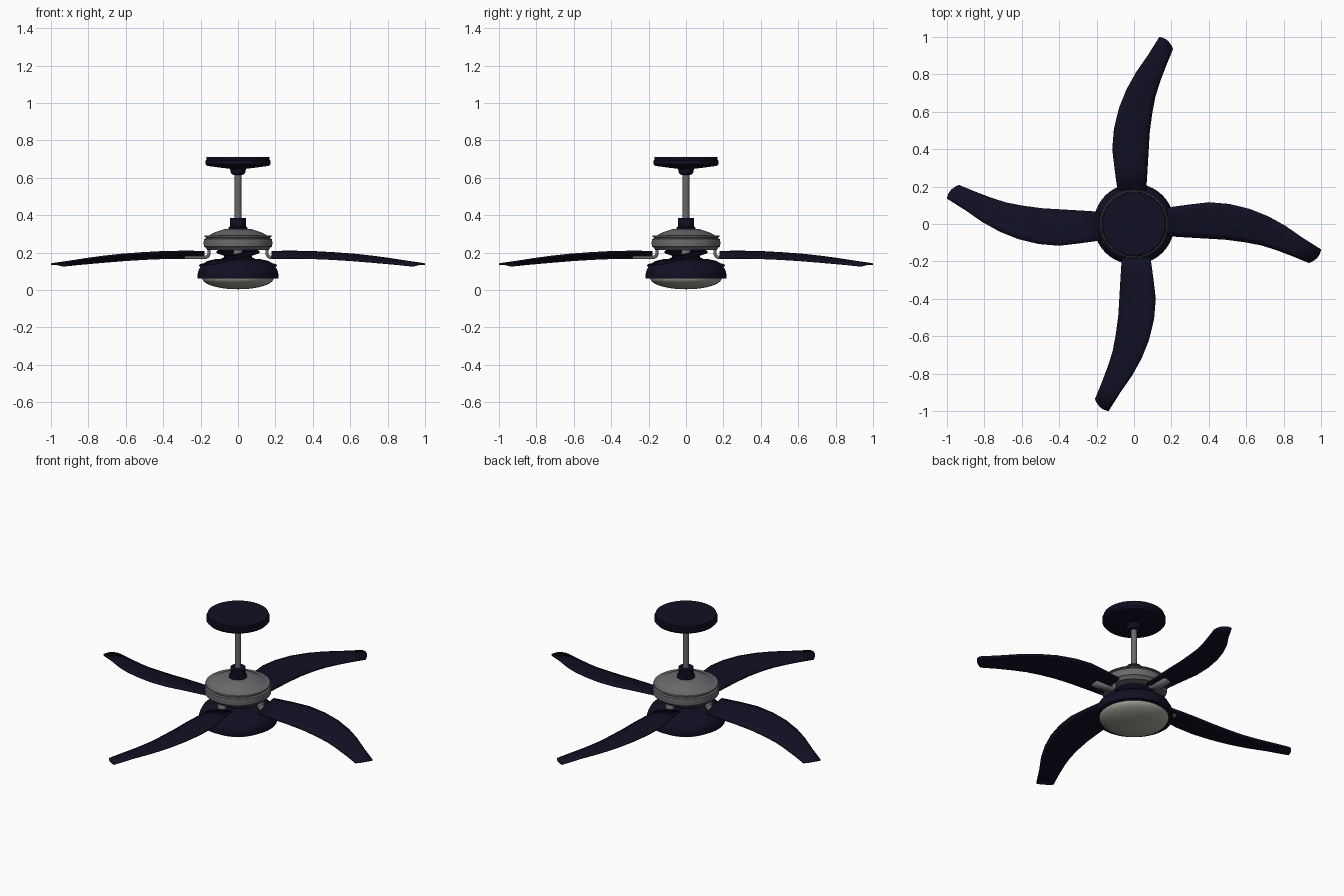
import bpy, bmesh, math
from mathutils import Matrix, Vector

cube = bpy.data.objects.get("Cube")
if cube:
    bpy.data.objects.remove(cube)


def material(name, color):
    m = bpy.data.materials.new(name)
    m.use_nodes = True
    m.diffuse_color = (*color, 1)
    bsdf = m.node_tree.nodes["Principled BSDF"]
    bsdf.inputs["Base Color"].default_value = (*color, 1)
    bsdf.inputs["Roughness"].default_value = 0.6
    return m


navy = material("dark navy", (0.005, 0.005, 0.017))
steel = material("grey metal", (0.14, 0.145, 0.15))
glass = material("frosted glass", (0.36, 0.36, 0.32))
parts = []


def add_object(name, bm, mat):
    bmesh.ops.recalc_face_normals(bm, faces=bm.faces)
    mesh = bpy.data.meshes.new(name)
    bm.to_mesh(mesh)
    bm.free()
    mesh.materials.append(mat)
    obj = bpy.data.objects.new(name, mesh)
    bpy.context.collection.objects.link(obj)
    parts.append(obj)
    return obj


def lathe(name, profile, mat, steps=64):
    """Turn a (radius, height) profile around the z axis."""
    bm = bmesh.new()
    verts = [bm.verts.new((r, 0, z)) for r, z in profile]
    edges = [bm.edges.new(pair) for pair in zip(verts, verts[1:])]
    bmesh.ops.spin(bm, geom=verts + edges, cent=(0, 0, 0), axis=(0, 0, 1),
                   angle=math.tau, steps=steps)
    bmesh.ops.remove_doubles(bm, verts=bm.verts, dist=0.0001)
    return add_object(name, bm, mat)


def sheet(name, rows, mat, thickness, turn):
    """Skin rows of points, thicken, and turn about the z axis."""
    bm = bmesh.new()
    grid = [[bm.verts.new(p) for p in row] for row in rows]
    for a, b in zip(grid, grid[1:]):
        for i in range(len(a) - 1):
            bm.faces.new((a[i], b[i], b[i + 1], a[i + 1]))
    bm.transform(Matrix.Rotation(turn, 4, "Z"))
    obj = add_object(name, bm, mat)
    mod = obj.modifiers.new("thickness", "SOLIDIFY")
    mod.thickness = thickness
    mod.offset = 0
    return obj


# Ceiling mount and rod
lathe("ceiling_canopy", [(0, 0.71), (0.168, 0.71), (0.168, 0.695), (0.175, 0.692),
                         (0.175, 0.675), (0.165, 0.664), (0.1, 0.655), (0.042, 0.648),
                         (0.04, 0.63), (0.03, 0.617), (0, 0.614)], navy)
lathe("down_rod", [(0, 0.63), (0.018, 0.63), (0.018, 0.36), (0, 0.36)], steel, 24)
lathe("rod_collar", [(0, 0.384), (0.042, 0.384), (0.042, 0.34), (0.05, 0.335),
                     (0.05, 0.322), (0, 0.322)], navy, 32)

# Motor
lathe("motor_housing", [(0, 0.326), (0.072, 0.326), (0.1, 0.317), (0.135, 0.304),
                        (0.155, 0.292), (0.178, 0.291), (0.18, 0.284), (0.172, 0.282),
                        (0.172, 0.276), (0.182, 0.272), (0.184, 0.25), (0.182, 0.232),
                        (0.172, 0.226), (0.165, 0.215), (0, 0.215)], steel)
lathe("motor_neck", [(0, 0.218), (0.115, 0.218), (0.105, 0.205), (0.075, 0.185),
                     (0.075, 0.15), (0, 0.15)], navy, 48)

# Lamp
lathe("lamp_housing", [(0, 0.165), (0.12, 0.165), (0.165, 0.155), (0.195, 0.135),
                       (0.211, 0.105), (0.216, 0.085), (0.216, 0.062), (0.19, 0.062),
                       (0, 0.07)], navy)
lathe("lamp_dome", [(0, 0.068)] + [
    (0.192 * math.cos(a), 0.064 - 0.06 * math.sin(a))
    for a in (i * math.pi / 20 for i in range(10))] + [(0, 0.004)], glass)

# Blade stations: leading x, y, z then trailing x, y, z
stations = [
    (0.18, 0.088, 0.205, 0.18, -0.064, 0.170),
    (0.29, 0.103, 0.206, 0.29, -0.071, 0.171),
    (0.40, 0.116, 0.204, 0.39, -0.077, 0.170),
    (0.51, 0.107, 0.198, 0.49, -0.083, 0.166),
    (0.62, 0.080, 0.190, 0.59, -0.096, 0.160),
    (0.72, 0.040, 0.179, 0.68, -0.113, 0.153),
    (0.81, -0.010, 0.167, 0.76, -0.138, 0.146),
    (0.90, -0.073, 0.153, 0.85, -0.172, 0.138),
    (1.00, -0.136, 0.137, 0.935, -0.207, 0.129),
]
bracket_path = [(0.155, 0.23), (0.155, 0.192), (0.162, 0.18), (0.175, 0.174), (0.285, 0.174)]
ACROSS = 6

for n, side in enumerate(("left", "back", "right", "front")):
    turn = n * math.pi / 2
    rows = []
    for k, s in enumerate(stations):
        lead, trail = Vector(s[:3]), Vector(s[3:])
        row = []
        for i in range(ACROSS + 1):
            t = i / ACROSS
            p = lead.lerp(trail, t)
            bulge = 4 * t * (1 - t)
            p.z += 0.006 * bulge
            if k == len(stations) - 1:      # rounded tip
                p += Vector((0.011, -0.010, 0)) * bulge
            row.append(p)
        rows.append(row)
    sheet(side + "_blade", rows, navy, 0.009, turn)
    sheet(side + "_blade_bracket",
          [[(r, y, z) for y in (-0.024, 0.024)] for r, z in bracket_path],
          steel, 0.018, turn)

# Smooth shading with sharp edges kept
bpy.ops.object.select_all(action="DESELECT")
for obj in parts:
    obj.select_set(True)
bpy.context.view_layer.objects.active = parts[0]
bpy.ops.object.shade_smooth_by_angle(angle=math.radians(35))
